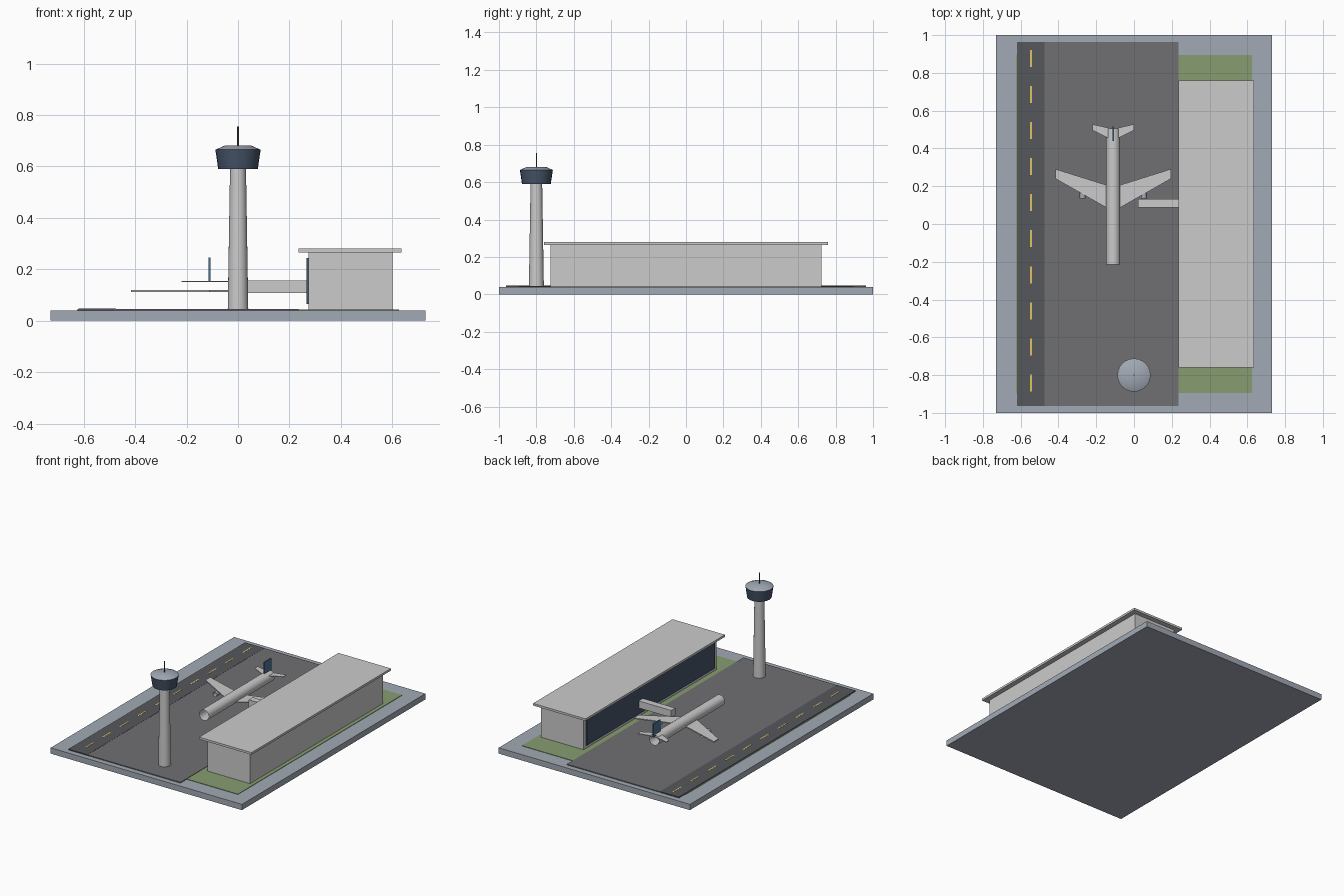
import bpy, bmesh, math

if "Cube" in bpy.data.objects:
    bpy.data.objects.remove(bpy.data.objects["Cube"])


def material(name, rgb):
    m = bpy.data.materials.new(name)
    m.diffuse_color = (*rgb, 1)
    m.use_nodes = True
    m.node_tree.nodes["Principled BSDF"].inputs["Base Color"].default_value = m.diffuse_color
    return m


SLATE = material("slate", (0.36, 0.40, 0.46))
GRASS = material("grass", (0.24, 0.34, 0.16))
APRON = material("apron", (0.16, 0.16, 0.17))
TARMAC = material("tarmac", (0.09, 0.095, 0.105))
PAINT = material("yellow_paint", (0.75, 0.55, 0.12))
GLASS = material("dark_glass", (0.06, 0.09, 0.14))
BLUE = material("blue", (0.07, 0.17, 0.32))


def finish(name, bm, mat=None, smooth=False):
    bmesh.ops.recalc_face_normals(bm, faces=bm.faces)
    me = bpy.data.meshes.new(name)
    bm.to_mesh(me)
    bm.free()
    ob = bpy.data.objects.new(name, me)
    bpy.context.collection.objects.link(ob)
    if mat:
        me.materials.append(mat)
    if smooth:
        bpy.ops.object.select_all(action='DESELECT')
        ob.select_set(True)
        bpy.context.view_layer.objects.active = ob
        bpy.ops.object.shade_smooth_by_angle(angle=math.radians(35))
    return ob


def box(name, x, y, z, mat=None):
    """Box from (min, max) ranges."""
    bm = bmesh.new()
    bmesh.ops.create_cube(bm, size=1)
    for v in bm.verts:
        v.co = [r[0] if c < 0 else r[1] for c, r in zip(v.co, (x, y, z))]
    return finish(name, bm, mat)


def cone(name, x, y, z0, z1, r0, r1, mat=None, sides=24):
    """Upright capped cone or cylinder."""
    bm = bmesh.new()
    bmesh.ops.create_cone(bm, cap_ends=True, segments=sides,
                          radius1=r0, radius2=r1, depth=z1 - z0)
    bmesh.ops.translate(bm, verts=bm.verts, vec=(x, y, (z0 + z1) / 2))
    return finish(name, bm, mat, True)


def tube(name, x, z, r, y0, y1, mat=None, sides=24):
    """Open-ended tube lying along y."""
    bm = bmesh.new()
    rings = [[bm.verts.new((x + r * math.cos(2 * math.pi * i / sides), y,
                            z + r * math.sin(2 * math.pi * i / sides)))
              for i in range(sides)] for y in (y0, y1)]
    for i in range(sides):
        j = (i + 1) % sides
        bm.faces.new((rings[0][i], rings[0][j], rings[1][j], rings[1][i]))
    return finish(name, bm, mat, True)


def swept_plate(name, x, z, span, root, tip, thick):
    """Flat swept surface running tip to tip through the fuselage."""
    pts = [(0, root[0]), (span, tip[0]), (span, tip[1]),
           (0, root[1]), (-span, tip[1]), (-span, tip[0])]
    bm = bmesh.new()
    face = bm.faces.new([bm.verts.new((x + px, py, z - thick / 2)) for px, py in pts])
    ext = bmesh.ops.extrude_face_region(bm, geom=[face])
    top = [g for g in ext["geom"] if isinstance(g, bmesh.types.BMVert)]
    bmesh.ops.translate(bm, verts=top, vec=(0, 0, thick))
    return finish(name, bm)


# ground layers
box("base_slab", (-0.73, 0.73), (-1, 1), (0, 0.04), SLATE)
box("grass", (-0.626, 0.626), (-0.895, 0.895), (0.038, 0.043), GRASS)
box("apron", (-0.48, 0.235), (-0.963, 0.963), (0.038, 0.0455), APRON)
box("runway", (-0.62, -0.475), (-0.963, 0.963), (0.038, 0.0465), TARMAC)
for i in range(10):
    y = 0.877 - i * 0.191
    box("runway_dash", (-0.55, -0.541), (y - 0.045, y + 0.045), (0.045, 0.0475), PAINT)

# terminal and boarding bridge
box("terminal_hall", (0.275, 0.60), (-0.725, 0.725), (0.04, 0.265))
box("terminal_roof", (0.235, 0.635), (-0.76, 0.76), (0.265, 0.28))
box("terminal_glass", (0.267, 0.28), (-0.70, 0.70), (0.064, 0.244), GLASS)
box("boarding_bridge", (0.02, 0.272), (0.088, 0.133), (0.107, 0.156))

# control tower
cone("tower_shaft", 0, -0.8, 0.04, 0.595, 0.04, 0.031)
cone("tower_cab", 0, -0.8, 0.59, 0.665, 0.077, 0.088, GLASS)
cone("tower_roof", 0, -0.8, 0.665, 0.681, 0.088, 0.052, SLATE)
cone("tower_antenna", 0, -0.8, 0.68, 0.755, 0.003, 0.003, TARMAC, 8)

# airliner
PX = -0.11
tube("fuselage", PX, 0.13, 0.037, -0.214, 0.505)
swept_plate("wings", PX, 0.115, 0.306, (0.066, 0.195), (0.24, 0.291), 0.007)
swept_plate("tailplane", PX, 0.152, 0.109, (0.442, 0.503), (0.496, 0.528), 0.005)
box("tail_fin", (PX - 0.004, PX + 0.004), (0.44, 0.515), (0.15, 0.246), BLUE)
for side in (-1, 1):
    tube("engine", PX + side * 0.162, 0.096, 0.016, 0.135, 0.215, SLATE, 16)
